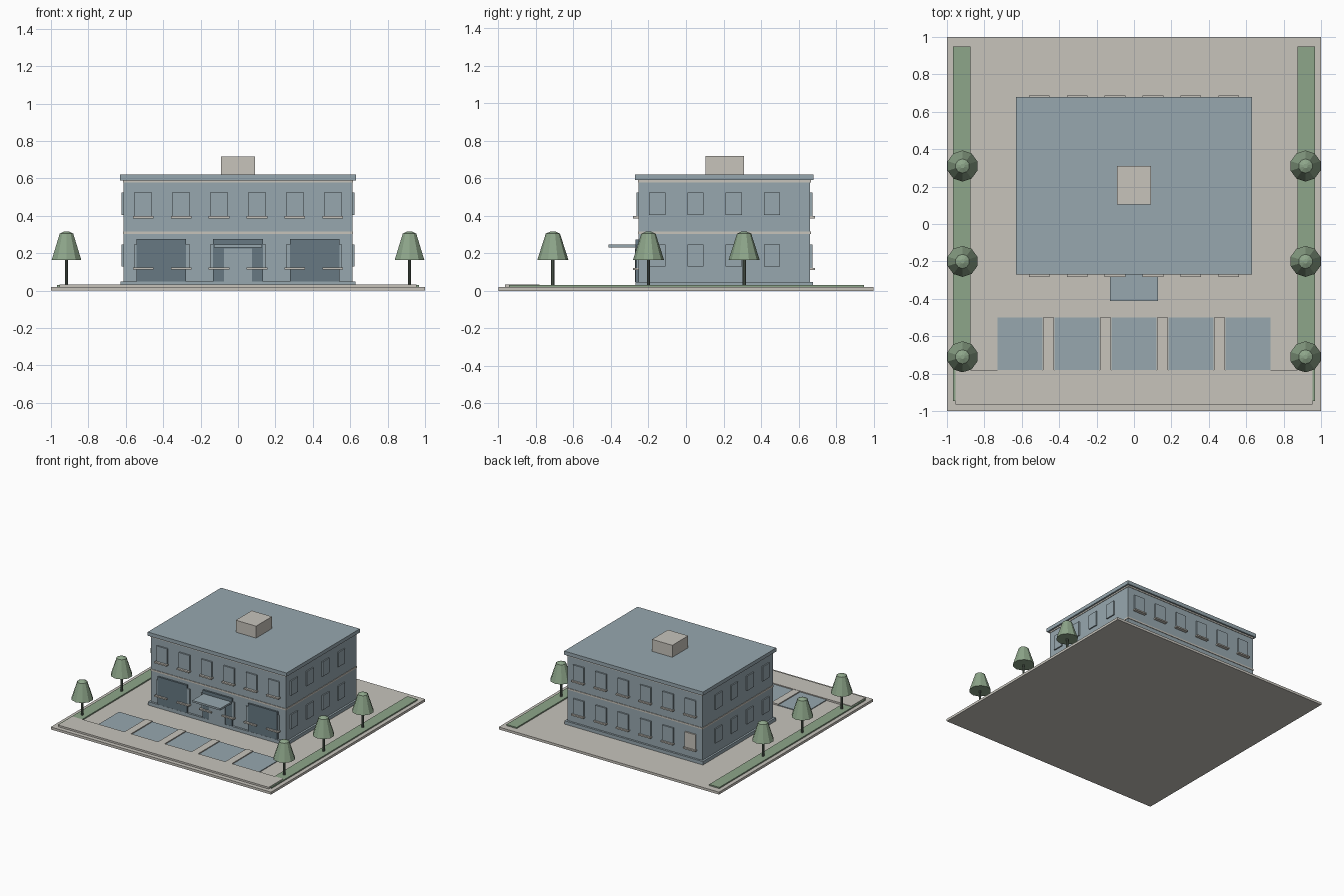
import bpy, math

cube = bpy.data.objects.get("Cube")
if cube:
    bpy.data.objects.remove(cube, do_unlink=True)


def material(name, rgb):
    m = bpy.data.materials.new(name)
    m.use_nodes = True
    m.diffuse_color = (*rgb, 1)
    m.node_tree.nodes["Principled BSDF"].inputs["Base Color"].default_value = (*rgb, 1)
    return m


BLUE = material("grey blue", (0.31, 0.39, 0.43))
DARK = material("dark slate", (0.135, 0.19, 0.225))
STONE = material("pale stone", (0.57, 0.55, 0.50))
GREEN = material("leaf green", (0.27, 0.38, 0.255))
TRUNK = material("trunk grey green", (0.10, 0.13, 0.10))


def finish(name, mat):
    ob = bpy.context.object
    ob.name = name
    ob.data.materials.append(mat)
    return ob


def box(name, mat, x, y, z):
    """Box from (low, high) ranges on each axis."""
    spans = (x, y, z)
    bpy.ops.mesh.primitive_cube_add(size=1, location=[(a + b) / 2 for a, b in spans])
    ob = finish(name, mat)
    ob.scale = [b - a for a, b in spans]
    return ob


def around(centre, width):
    return (centre - width / 2, centre + width / 2)


# Building extents
WX, FRONT, BACK = 0.612, -0.253, 0.662


def ring(name, mat, out, z):
    """Slab following the building outline, pushed out by a margin."""
    box(name, mat, (-WX - out, WX + out), (FRONT - out, BACK + out), z)


# Site
box("ground_slab", STONE, (-1, 1), (-1, 1), (0, 0.02))
box("front_walk", STONE, (-0.955, 0.955), (-0.965, -0.78), (0.02, 0.034))
for side in (-1, 1):
    box("grass_strip", GREEN, around(side * 0.92, 0.093), (-0.945, 0.948), (0.02, 0.03))

# Parking bays with kerbs between them
for i in range(5):
    box("parking_bay", BLUE, around((i - 2) * 0.305, 0.24), (-0.78, -0.5), (0.02, 0.026))
for i in range(4):
    box("bay_divider", STONE, around((i - 1.5) * 0.305, 0.06), (-0.78, -0.5), (0.02, 0.032))

# Building mass and trims
ring("walls", BLUE, 0, (0.02, 0.6))
ring("plinth", BLUE, 0.016, (0.02, 0.048))
ring("floor_band", STONE, 0.004, (0.303, 0.316))
ring("cornice_band", STONE, 0.004, (0.578, 0.59))
ring("roof_cornice", BLUE, 0.018, (0.59, 0.62))
box("roof_unit", STONE, (-0.092, 0.092), (0.103, 0.309), (0.62, 0.718))

# Windows: six per floor at front and back, four per floor on the sides
for low, high in ((0.123, 0.247), (0.398, 0.524)):
    sill_z = (low - 0.011, low)
    for i in range(6):
        x = (i - 2.5) * 0.203
        lit = i == 0 and low < 0.2
        box("front_window", BLUE, around(x, 0.097), (FRONT - 0.012, FRONT), (low, high))
        box("front_sill", STONE, around(x, 0.11), (FRONT - 0.03, FRONT), sill_z)
        box("back_window", STONE if lit else BLUE, around(x, 0.097), (BACK, BACK + 0.012), (low, high))
        box("back_sill", STONE, around(x, 0.11), (BACK, BACK + 0.026), sill_z)
    for side in (-1, 1):
        for i in range(4):
            box("side_window", BLUE, around(side * WX, 0.02),
                around(0.153 + (i - 1.5) * 0.204, 0.087), (low + 0.006, high))

# Shopfronts, entrance and canopy
for x in (-0.41, 0, 0.41):
    box("shopfront", DARK, around(x, 0.266), (FRONT - 0.015, FRONT), (0.048, 0.275))
box("entrance_door", BLUE, (-0.074, 0.074), (FRONT - 0.019, FRONT), (0.048, 0.225))
box("entrance_canopy", BLUE, (-0.127, 0.127), (-0.412, FRONT), (0.232, 0.247))

# Trees along both grass strips
for side in (-1, 1):
    for y in (-0.71, -0.2, 0.31):
        x = side * 0.917
        bpy.ops.mesh.primitive_cylinder_add(vertices=8, radius=0.009, depth=0.15, location=(x, y, 0.1))
        finish("tree_trunk", TRUNK)
        bpy.ops.mesh.primitive_cone_add(vertices=10, radius1=0.083, radius2=0.038,
                                        depth=0.14, location=(x, y, 0.235))
        finish("tree_crown", GREEN)
        bpy.ops.mesh.primitive_cone_add(vertices=10, radius1=0.038, radius2=0.012,
                                        depth=0.012, location=(x, y, 0.311))
        finish("tree_tip", GREEN)
